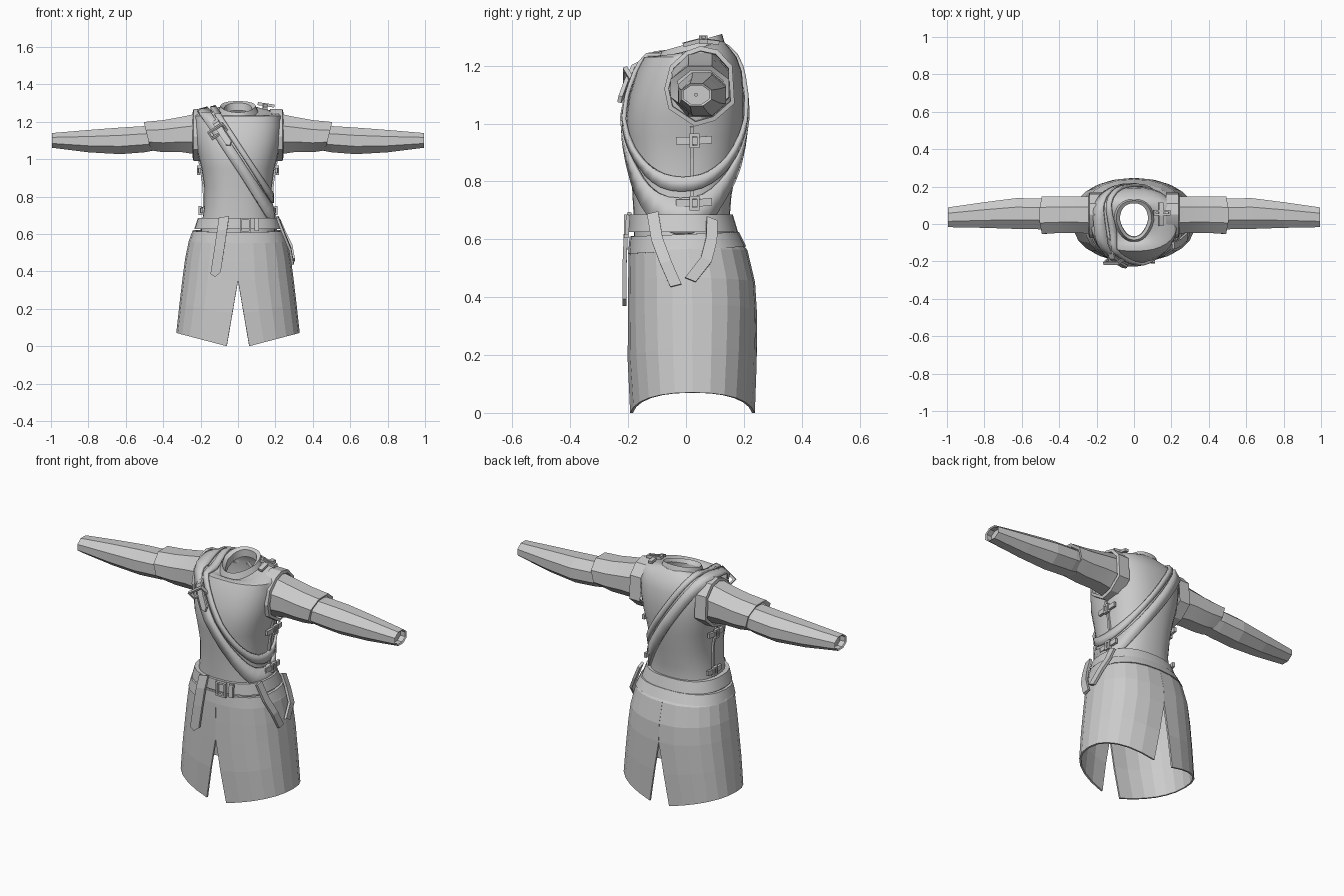
import bpy, bmesh, math
from mathutils import Vector
from mathutils.bvhtree import BVHTree

if "Cube" in bpy.data.objects:
    bpy.data.objects.remove(bpy.data.objects["Cube"])

grey = bpy.data.materials.new("plain grey")
grey.diffuse_color = (0.6, 0.6, 0.6, 1)
grey.use_nodes = True
grey.node_tree.nodes["Principled BSDF"].inputs["Base Color"].default_value = grey.diffuse_color


def make(name, verts, faces, angle=0, thick=0, mirror=False):
    """Mesh object with optional smoothing angle, outward thickness and x mirror."""
    me = bpy.data.meshes.new(name)
    me.from_pydata([tuple(v) for v in verts], [], faces)
    bm = bmesh.new()
    bm.from_mesh(me)
    bmesh.ops.recalc_face_normals(bm, faces=bm.faces)
    bm.to_mesh(me)
    bm.free()
    me.materials.append(grey)
    ob = bpy.data.objects.new(name, me)
    bpy.context.collection.objects.link(ob)
    if thick:
        m = ob.modifiers.new("thickness", 'SOLIDIFY')
        m.thickness, m.offset = thick, 0
    if mirror:
        m = ob.modifiers.new("mirror", 'MIRROR')
        m.use_axis[0] = True
        m.use_mirror_merge = False
    if angle:
        bpy.ops.object.select_all(action='DESELECT')
        ob.select_set(True)
        bpy.context.view_layer.objects.active = ob
        bpy.ops.object.shade_smooth_by_angle(angle=math.radians(angle))
    return ob


def grid_faces(rows, n, wrap=True, wrap_rows=False):
    return [(i * n + j, i * n + (j + 1) % n, (i + 1) % rows * n + (j + 1) % n, (i + 1) % rows * n + j)
            for i in range(rows if wrap_rows else rows - 1) for j in range(n if wrap else n - 1)]


def power(v, p):
    return math.copysign(abs(v) ** p, v)


def body_ring(z, rx, yf, yb, drop=0, n=32, e=2.4, point=0):
    """Horizontal rounded section; drop lowers the front, point narrows it to a V."""
    out = []
    for k in range(n):
        a = 2 * math.pi * k / n
        s, c = power(math.sin(a), 2 / e), power(math.cos(a), 2 / e)
        f = max(0, c)
        out.append(Vector((rx * s * (1 - point * f), (yf + yb) / 2 - (yb - yf) / 2 * c,
                           z - drop * (c + 1) / 2)))
    return out


def loft(name, rings, **kw):
    return make(name, [v for r in rings for v in r], grid_faces(len(rings), len(rings[0])), **kw)


def band(name, sections, t=0.012, **kw):
    """Closed band with real thickness running around the body."""
    def grow(s, d):
        return (s[0], s[1] + d, s[2] - d, s[3] + d) + tuple(s[4:])
    rings = [body_ring(*grow(s, t), **kw) for s in sections]
    rings += [body_ring(*grow(s, -t), **kw) for s in reversed(sections)]
    n = len(rings[0])
    return make(name, [v for r in rings for v in r], grid_faces(len(rings), n, wrap_rows=True), angle=30)


def ribbon(name, pts, side, w, t=0.014, tip=0.0, mirror=False):
    """Flat strap along a path, with an optional pointed end."""
    pts, side = [Vector(p) for p in pts], Vector(side).normalized()
    verts = []
    for i, p in enumerate(pts):
        d = pts[min(i + 1, len(pts) - 1)] - pts[max(i - 1, 0)]
        mid = d.normalized() * tip if i == len(pts) - 1 else Vector()
        verts += [p - side * w / 2, p + mid, p + side * w / 2]
    return make(name, verts, grid_faces(len(pts), 3, wrap=False), thick=t, mirror=mirror)


def frame(name, centre, u, v, w, h, bar=0.01, mirror=False):
    """Rectangular buckle frame."""
    c, u, v = Vector(centre), Vector(u).normalized(), Vector(v).normalized()
    verts = [c + u * a * (w / 2 - k) + v * b * (h / 2 - k)
             for k in (0, bar) for a, b in ((-1, -1), (1, -1), (1, 1), (-1, 1))]
    return make(name, verts, grid_faces(2, 4), thick=0.016, mirror=mirror)


# Torso: waist, chest, shoulders, open neck
torso_rings = [body_ring(*r) for r in (
    (0.57, .205, -.18, .16), (0.66, .193, -.18, .15), (0.75, .18, -.185, .157), (0.85, .18, -.19, .175),
    (0.95, .195, -.203, .19), (1.02, .213, -.208, .2), (1.10, .228, -.195, .2),
    (1.18, .234, -.17, .193), (1.23, .232, -.145, .175), (1.262, .215, -.12, .15, .03),
    (1.285, .14, -.1, .13, .06))] + [body_ring(1.29, .095, -.085, .12, .08, point=.3)]
torso = loft("torso", torso_rings, angle=50)
tree = BVHTree.FromPolygons([v for r in torso_rings for v in r], grid_faces(len(torso_rings), 32))

# Collar folded up into a V at the front
loft("collar", [body_ring(1.275, .115, -.105, .135, .085, point=.3), body_ring(1.31, .095, -.085, .125, .06, point=.3),
                body_ring(1.30, .075, -.07, .11, .07, point=.3), body_ring(1.26, .075, -.065, .11, .08, point=.3)],
     angle=30)


# Sleeves
def arm_ring(x, y0, y1, z0, z1, n=8, slant=0):
    cy, cz = (y0 + y1) / 2, (z0 + z1) / 2
    out = []
    for k in range(n):
        a = 2 * math.pi * (k + .5) / n
        dz = (z1 - z0) / 2 * math.sin(a) * 1.06
        out.append(Vector((x + slant * dz, cy + (y1 - y0) / 2 * math.cos(a) * 1.06, cz + dz)))
    return out


loft("upper_sleeve", [arm_ring(*r) for r in (
    (.20, -.055, .15, 1.02, 1.25), (.30, -.05, .15, 1.035, 1.228), (.40, -.05, .15, 1.035, 1.21))]
    + [arm_ring(.485, -.055, .15, 1.045, 1.20, slant=.25), arm_ring(.48, -.03, .13, 1.06, 1.185, slant=.25)],
    angle=35, mirror=True)
loft("forearm_sleeve", [arm_ring(*r) for r in (
    (.42, -.03, .13, 1.05, 1.17), (.50, -.03, .138, 1.035, 1.178), (.63, -.028, .14, 1.025, 1.17),
    (.80, -.022, .118, 1.035, 1.157), (.995, -.018, .09, 1.06, 1.14),
    (.99, -.01, .082, 1.067, 1.133), (.96, -.01, .082, 1.067, 1.133), (.96, .03, .04, 1.095, 1.105))], mirror=True)

# Armhole edges of the vest
hole = [(-.055, 1.20), (.0, 1.25), (.05, 1.268), (.11, 1.255), (.16, 1.20), (.168, 1.07),
        (.10, 1.01), (.03, .99), (-.06, 1.05), (-.075, 1.12)]
rim = [[Vector((x, .05 + (y - .05) * s, 1.13 + (z - 1.13) * s)) for y, z in hole]
       for x, s in ((.17, 1.0), (.238, 1.0), (.242, .88), (.2, .86))]
loft("armhole_edge", rim, angle=25, mirror=True)


# Skirt: two halves split at the front and back centre
def skirt_half():
    levels = ((.61, .235, -.185, .17), (.56, .258, -.193, .208), (.45, .278, -.195, .234),
              (.35, .29, -.196, .24), (.18, .308, -.197, .24), (0, .325, -.19, .235))
    verts, n = [], 13
    for z, rx, yf, yb in levels:
        slit = max(0, (.35 - z) / .35 * .06)
        a0 = math.asin((slit / rx) ** 1.15)
        for k in range(n):
            a = a0 + (math.pi - 2 * a0) * k / (n - 1)
            x = rx * power(math.sin(a), 2 / 2.3)
            lift = .07 * max(0, x - .06) / .265 * (1 - z / .61)
            verts.append((x, (yf + yb) / 2 - (yb - yf) / 2 * power(math.cos(a), 2 / 2.3), z + lift))
    return verts, grid_faces(len(levels), n, wrap=False)


make("skirt_panel", *skirt_half(), thick=.01, mirror=True)

# Skirt yoke and waist belt
band("skirt_yoke", [(.575, .255, -.192, .2, .025), (.625, .235, -.187, .175, .015)], n=24, t=.008)
band("waist_belt", [(.625, .222, -.188, .168), (.685, .202, -.184, .15)], t=.012)
frame("belt_buckle", (.04, -.207, .645), (1, 0, 0), (0, 0, 1), .06, .08)
ribbon("belt_tongue", [(-.075, -.195, .69), (-.085, -.208, .62), (-.1, -.212, .52), (-.12, -.212, .39)],
       (1, 0, .15), .055, tip=.02)
ribbon("belt_keeper", [(.1, -.2, .685), (.1, -.205, .615)], (1, 0, 0), .025)

# Loose hip straps
ribbon("hip_strap_front", [(.21, -.115, .69), (.245, -.1, .60), (.278, -.07, .52), (.292, -.035, .44)],
       (0, 1, .25), .04)
ribbon("hip_strap_back", [(.22, .09, .67), (.25, .088, .60), (.285, .07, .53), (.297, .015, .46)],
       (0, 1, -.4), .04)

# Shoulder belts wrapped diagonally around the torso
along = Vector((.55, 0, -.84)).normalized()
across = Vector((.84, 0, .55)).normalized()
centre = Vector((.01, .02, .985))


def wrap_strap(name, offset, width, gap):
    verts, steps = [], 48
    for i in range(steps):
        a = 2 * math.pi * i / steps
        d = along * math.cos(a) + Vector((0, math.sin(a), 0))
        d.normalize()
        for k in (-.5, .5):
            o = centre + across * (offset + k * width)
            hit = tree.ray_cast(o, d)[0]
            verts.append((hit if hit else o + d * .25) + d * gap)
    make(name, verts, [(2 * i, 2 * i + 1, (2 * i + 3) % (2 * steps), (2 * i + 2) % (2 * steps))
                       for i in range(steps)], angle=30, thick=.014)


wrap_strap("shoulder_belt_wide", -.012, .055, .014)
wrap_strap("shoulder_belt_narrow", .04, .028, .01)


def on_front(x, z, gap):
    hit = tree.ray_cast(Vector((x, -1, z)), Vector((0, 1, 0)))[0]
    return (hit if hit else Vector((x, -.1, z))) + Vector((0, -gap, 0))


# Buckle and free end on the chest
ribbon("chest_strap_end", [on_front(x, z, .032) for x, z in ((-.14, 1.24), (-.115, 1.19), (-.085, 1.14), (-.05, 1.085))],
       across, .035, tip=.015)
frame("chest_buckle", on_front(-.11, 1.15, .035), across, (-.5, -.45, .75), .1, .05)

# Side seam with small fastenings
ribbon("side_seam", [(.182, .02, .70), (.18, .02, .80), (.186, .02, .88), (.205, .02, .99)], (0, 1, 0), .012, mirror=True)
for name, z, x in (("upper", .94, .204), ("lower", .725, .194)):
    ribbon(name + "_side_strap", [(x, -.035, z), (x + .004, .03, z), (x, .09, z + .005)], (0, 0, 1), .026, mirror=True)
    frame(name + "_side_buckle", (x + .008, .03, z), (0, 1, 0), (0, 0, 1), .035, .05, mirror=True)

# Shoulder fastening
ribbon("shoulder_strap", [(.145, -.01, 1.272), (.145, .05, 1.288), (.145, .115, 1.28)], (1, 0, -.1), .025)
frame("shoulder_buckle", (.15, .06, 1.29), (1, 0, -.15), (0, 1, 0), .09, .03)
